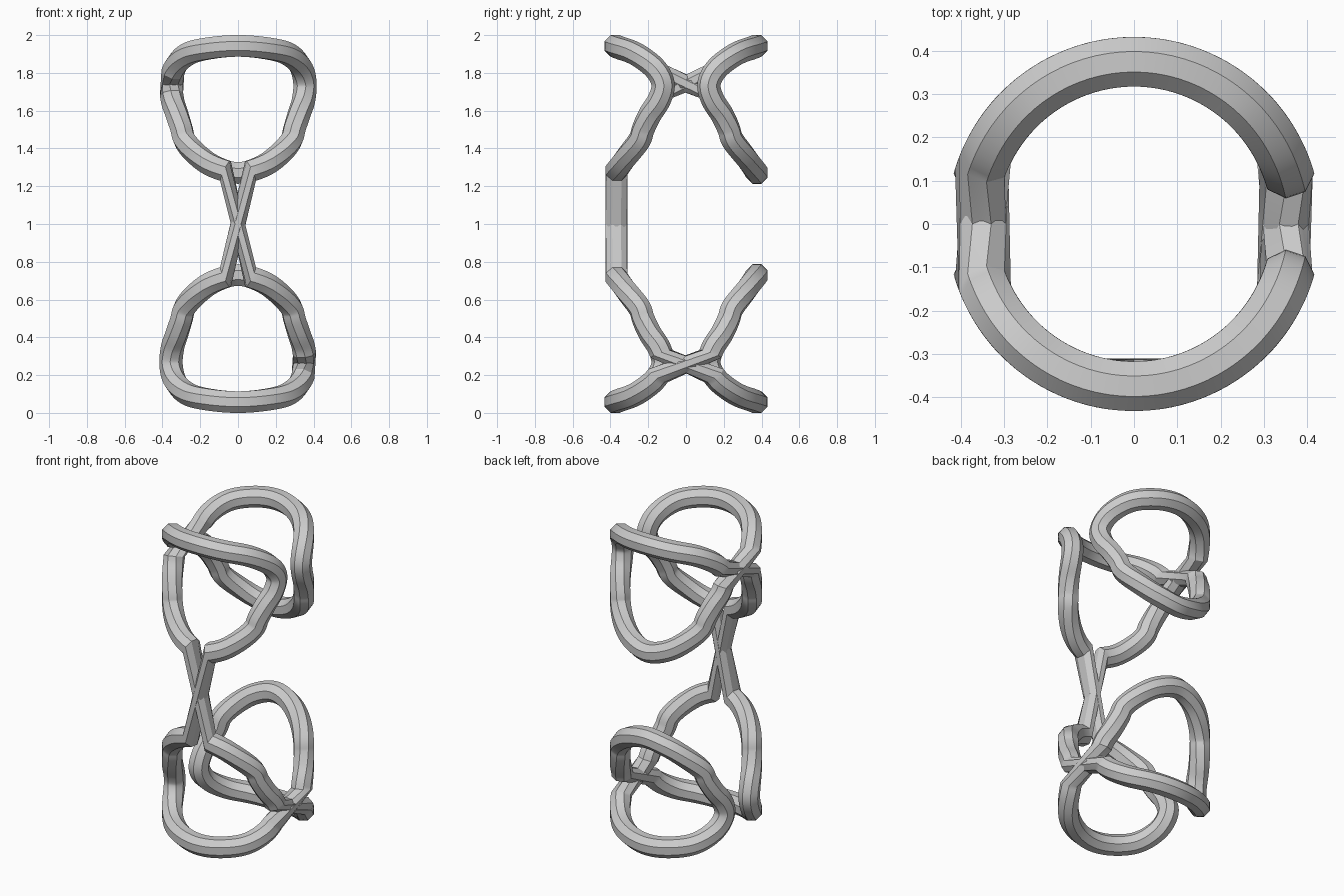
import bpy, bmesh
from math import sin, cos, pi, radians
from mathutils import Vector

if "Cube" in bpy.data.objects:
    bpy.data.objects.remove(bpy.data.objects["Cube"])

RADIUS, TUBE, SIDES, STEPS = 0.375, 0.062, 8, 6

# Half of one loop, bottom to top: angle around the cylinder, height
half = [(0, 1.27), (20, 1.305), (37, 1.375), (49, 1.445), (53, 1.505), (59.5, 1.58),
        (68, 1.66), (71, 1.745), (63, 1.83), (45, 1.90), (24, 1.93), (0, 1.943)]
keys = [Vector(k) for k in half + [(-a, z) for a, z in half[-2:0:-1]]]


def on_cylinder(p):
    a = radians(p.x)
    return Vector((RADIUS * sin(a), -RADIUS * cos(a), p.y))


def spline(a, b, c, d, t):
    return 0.5 * (2 * b + (c - a) * t + (2 * a - 5 * b + 4 * c - d) * t**2
                  + (3 * b - a - 3 * c + d) * t**3)


# Closed loop as (angle/height, position, tangent)
n = len(keys)
flat = [spline(keys[i - 1], keys[i], keys[(i + 1) % n], keys[(i + 2) % n], s / STEPS)
        for i in range(n) for s in range(STEPS)]
pos = [on_cylinder(p) for p in flat]
loop = [(flat[i], pos[i], (pos[(i + 1) % len(pos)] - pos[i - 1]).normalized())
        for i in range(len(pos))]


def side_gap(p):
    return p.x < 0 and abs(p.y - 1.745) < 0.055


# Cut the loop at the side, where front and back loops swap strands
cut = [i for i, s in enumerate(loop) if side_gap(s[0])]
before, after = loop[:cut[0]], loop[cut[-1] + 1:]


def open_bottom(strand):
    return [s for s in strand if abs(s[0].x) > 7.5 or s[0].y > 1.5]


def flip_y(v):
    return Vector((v.x, -v.y, v.z))


def turn(v):
    return Vector((-v.x, v.y, -v.z))


# Upper half of the knot: front strand, whole back loop, front strand
front_a = [(p, t) for _, p, t in open_bottom(before)]
front_b = [(p, t) for _, p, t in open_bottom(after)]
back = [(flip_y(p), flip_y(t)) for _, p, t in after + before]
# Lean the end sections a little toward the front crossing
front_a[0] = (front_a[0][0], (front_a[0][1] + Vector((0.04, 0, 0.2))).normalized())
front_b[-1] = (front_b[-1][0], (front_b[-1][1] + Vector((0.04, 0, -0.2))).normalized())
upper = front_a + back + front_b
# Lower half is the upper one turned half way round the front axis
lower = [(turn(p) + Vector((0, 0, 2)), -turn(t)) for p, t in reversed(upper)]

# Sweep an eight-sided section along the closed path
bm = bmesh.new()
rings = []
for p, t in upper + lower:
    out = Vector((p.x, p.y, 0)).normalized()
    across = out.cross(t).normalized()
    ring = []
    for k in range(SIDES):
        a = 2 * pi * (k + 0.5) / SIDES
        ring.append(bm.verts.new(p + TUBE * (cos(a) * out + sin(a) * across)))
    rings.append(ring)
for i, ring in enumerate(rings):
    prev = rings[i - 1]
    for k in range(SIDES):
        j = (k + 1) % SIDES
        bm.faces.new((prev[k], prev[j], ring[j], ring[k]))
bmesh.ops.recalc_face_normals(bm, faces=bm.faces)
mesh = bpy.data.meshes.new("knot_tube")
bm.to_mesh(mesh)
bm.free()
knot = bpy.data.objects.new("knot_tube", mesh)
bpy.context.collection.objects.link(knot)

# Plain grey
grey = bpy.data.materials.new("light_grey")
grey.use_nodes = True
grey.diffuse_color = (0.6, 0.6, 0.6, 1)
grey.node_tree.nodes["Principled BSDF"].inputs["Base Color"].default_value = (0.6, 0.6, 0.6, 1)
mesh.materials.append(grey)

bpy.context.view_layer.objects.active = knot
knot.select_set(True)
bpy.ops.object.shade_smooth_by_angle(angle=radians(30))
